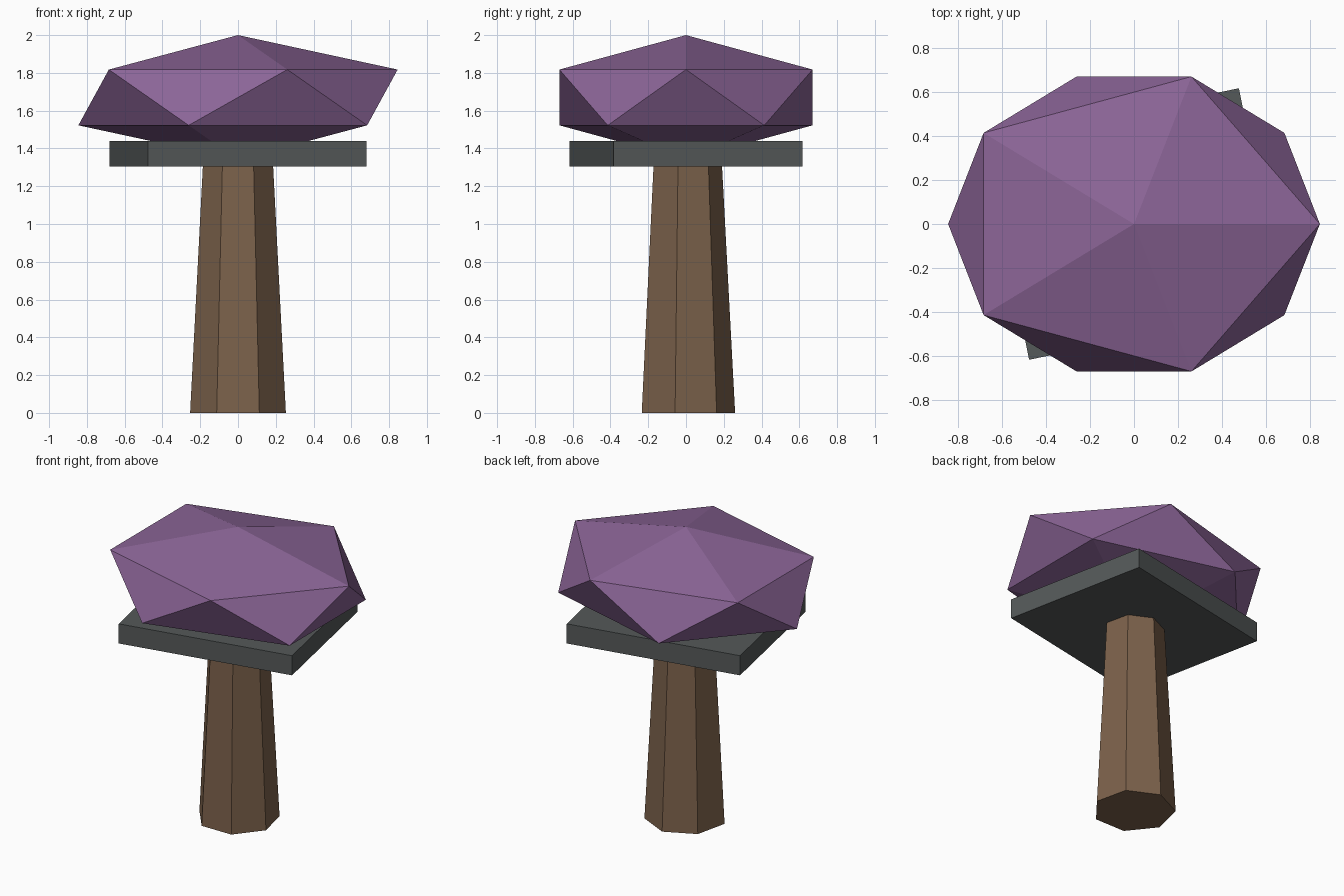
import bpy

if "Cube" in bpy.data.objects:
    bpy.data.objects.remove(bpy.data.objects["Cube"])


def finish(name, color):
    """Name the active object and give it a flat coloured material."""
    obj = bpy.context.object
    obj.name = name
    mat = bpy.data.materials.new(name + "_material")
    mat.diffuse_color = (*color, 1.0)
    mat.use_nodes = True
    mat.node_tree.nodes["Principled BSDF"].inputs["Base Color"].default_value = mat.diffuse_color
    obj.data.materials.append(mat)
    return obj


# Trunk: seven-sided taper, its top sunk slightly into the slab
trunk_top = 1.32
bpy.ops.mesh.primitive_cone_add(vertices=7, radius1=0.26, radius2=0.19,
                                depth=trunk_top, location=(0, 0, trunk_top / 2))
finish("trunk", (0.20, 0.12, 0.07))

# Slab: flat box turned a little about z
bpy.ops.mesh.primitive_cube_add(size=1, location=(0, 0, 1.3725),
                                rotation=(0, 0, 0.2))
slab = finish("slab", (0.09, 0.10, 0.10))
slab.scale = (1.18, 1.02, 0.135)

# Crown: squashed icosahedron resting in the slab
bpy.ops.mesh.primitive_ico_sphere_add(subdivisions=1, radius=1,
                                      location=(0, 0, 1.67))
crown = finish("crown", (0.26, 0.13, 0.31))
crown.scale = (0.945, 0.788, 0.33)
